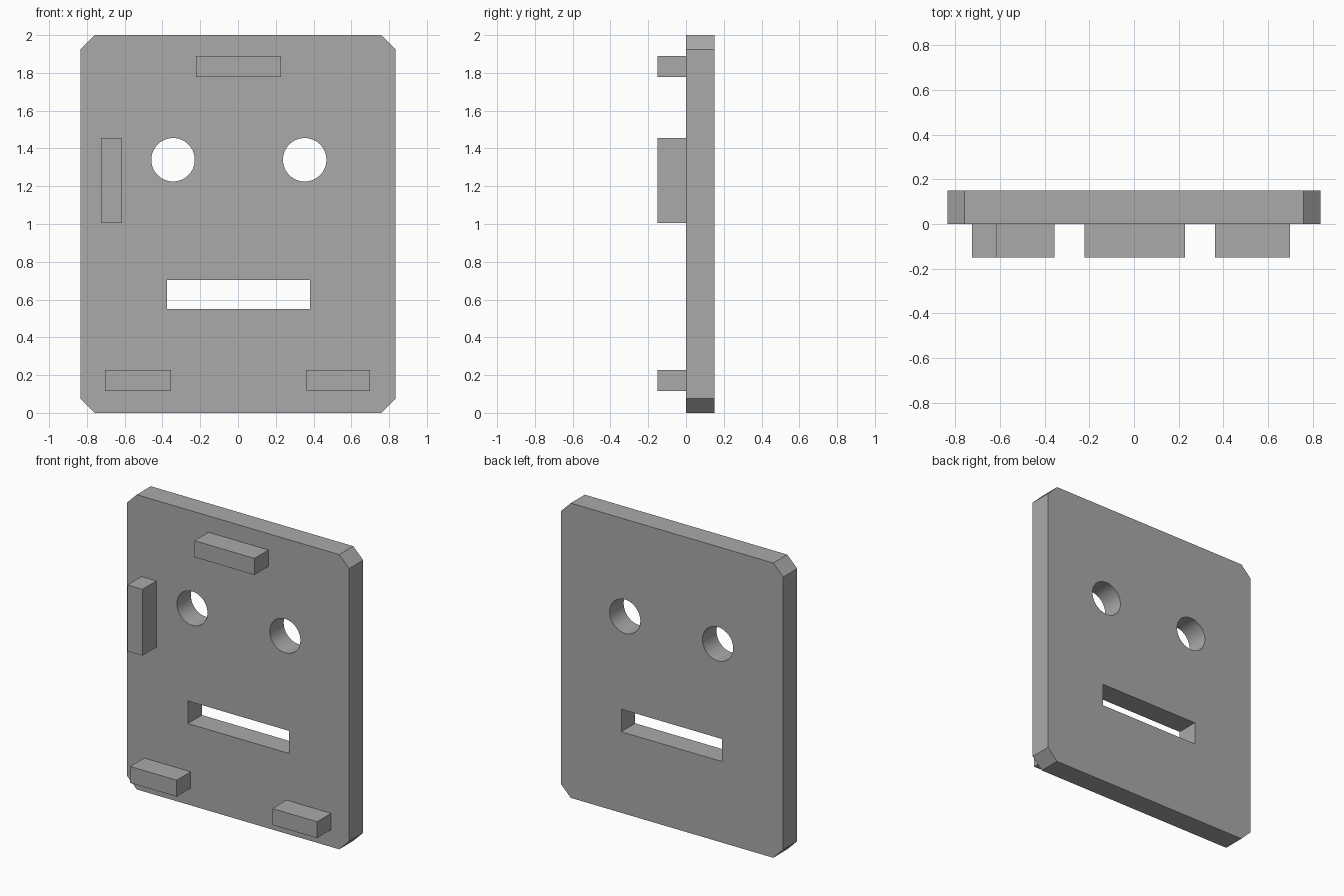
import bpy
import math

default_cube = bpy.data.objects.get("Cube")
if default_cube:
    bpy.data.objects.remove(default_cube, do_unlink=True)

DEPTH = 0.15
HALF_W = 0.835
HEIGHT = 2.0
CHAMFER = 0.075

# One plain grey for everything
grey = bpy.data.materials.new("plain grey")
grey.use_nodes = True
color = (0.4, 0.4, 0.4, 1)
grey.diffuse_color = color
grey.node_tree.nodes["Principled BSDF"].inputs["Base Color"].default_value = color


def prism(name, outline, y0, y1):
    """Extrude an x-z outline (counter-clockwise from the front) along y."""
    n = len(outline)
    verts = [(x, y, z) for y in (y0, y1) for x, z in outline]
    faces = [tuple(range(n)), tuple(reversed(range(n, 2 * n)))]
    faces += [(i, i + n, (i + 1) % n + n, (i + 1) % n) for i in range(n)]
    mesh = bpy.data.meshes.new(name)
    mesh.from_pydata(verts, [], faces)
    mesh.materials.append(grey)
    obj = bpy.data.objects.new(name, mesh)
    bpy.context.collection.objects.link(obj)
    return obj


def rectangle(x0, x1, z0, z1):
    return [(x0, z0), (x1, z0), (x1, z1), (x0, z1)]


def circle(cx, cz, radius, sides=64):
    angles = [2 * math.pi * i / sides for i in range(sides)]
    return [(cx + radius * math.cos(a), cz + radius * math.sin(a)) for a in angles]


# Face plate with clipped corners
w, c = HALF_W, CHAMFER
plate = prism("face_plate", [
    (-w + c, 0), (w - c, 0), (w, c), (w, HEIGHT - c),
    (w - c, HEIGHT), (-w + c, HEIGHT), (-w, HEIGHT - c), (-w, c)], 0, DEPTH)

# Eye holes and mouth slot
holes = {
    "right_eye_cutter": circle(-0.344, 1.34, 0.115),
    "left_eye_cutter": circle(0.353, 1.34, 0.115),
    "mouth_cutter": rectangle(-0.376, 0.381, 0.55, 0.703),
}
for name, outline in holes.items():
    cutter = prism(name, outline, -0.1, DEPTH + 0.1)
    cutter.hide_render = True
    bpy.context.view_layer.objects.active = plate
    cut = plate.modifiers.new(name, 'BOOLEAN')
    cut.operation = 'DIFFERENCE'
    cut.solver = 'EXACT'
    cut.object = cutter
    bpy.ops.object.modifier_apply(modifier=cut.name)
    bpy.data.objects.remove(cutter, do_unlink=True)

# Smooth walls inside the eye holes
bpy.ops.object.select_all(action='DESELECT')
plate.select_set(True)
bpy.ops.object.shade_smooth_by_angle(angle=math.radians(30))

# Raised blocks on the front
blocks = {
    "top_block": (-0.222, 0.228, 1.777, 1.889),
    "right_side_block": (-0.725, -0.613, 1.004, 1.454),
    "bottom_right_block": (-0.704, -0.355, 0.117, 0.228),
    "bottom_left_block": (0.363, 0.699, 0.117, 0.228),
}
for name, bounds in blocks.items():
    prism(name, rectangle(*bounds), -DEPTH, 0)
